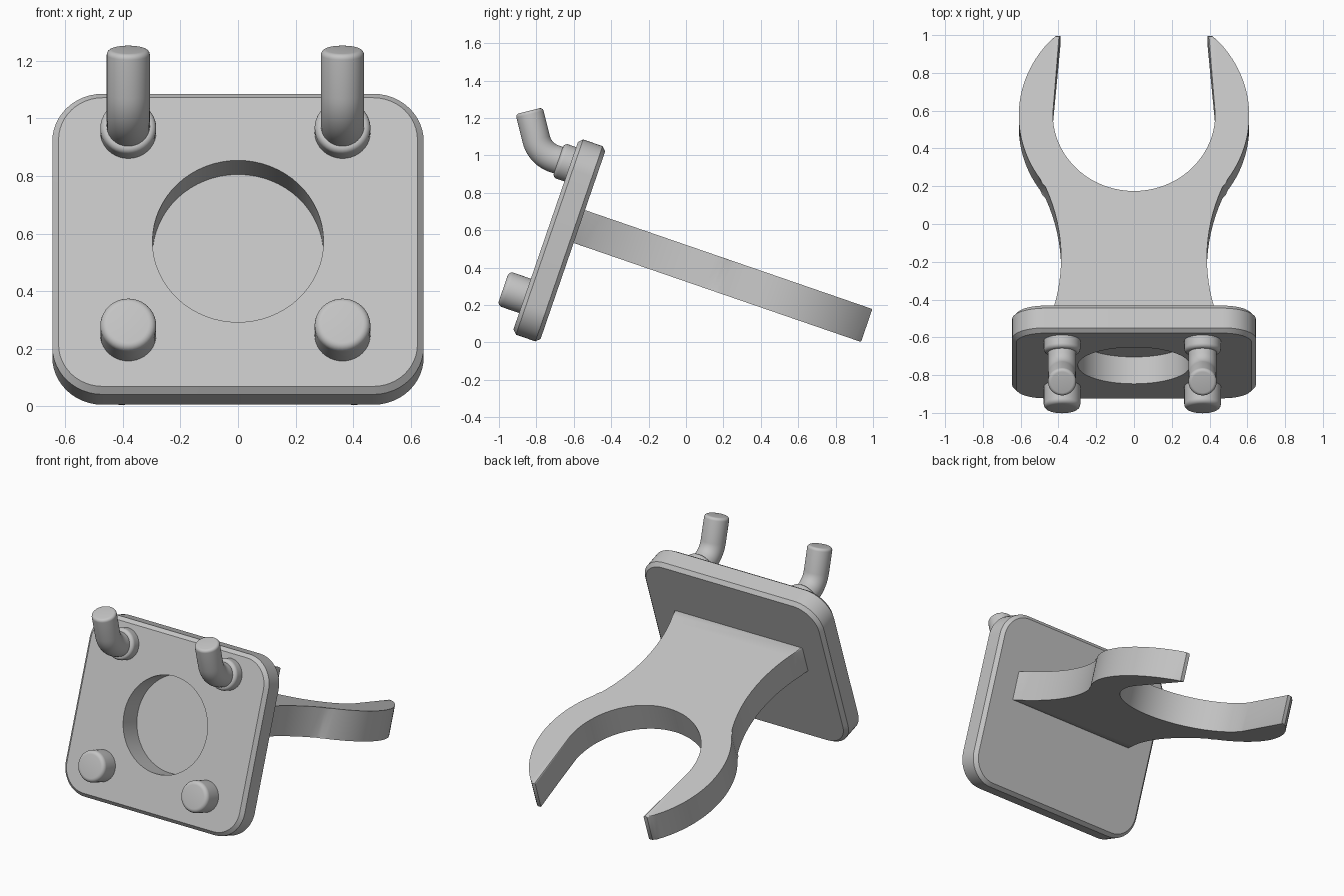
import bpy, bmesh, math
from mathutils import Matrix

if "Cube" in bpy.data.objects:
    bpy.data.objects.remove(bpy.data.objects["Cube"])

TILT = Matrix.Rotation(math.radians(-19), 4, 'X')
grey = bpy.data.materials.new("light grey")
grey.diffuse_color = (0.55, 0.55, 0.55, 1)
grey.use_nodes = True
grey.node_tree.nodes["Principled BSDF"].inputs["Base Color"].default_value = grey.diffuse_color


def finish(name, bm):
    """Tilt the part into place, then smooth it while keeping sharp edges."""
    bmesh.ops.recalc_face_normals(bm, faces=bm.faces)
    bm.transform(TILT)
    mesh = bpy.data.meshes.new(name)
    bm.to_mesh(mesh)
    bm.free()
    mesh.materials.append(grey)
    ob = bpy.data.objects.new(name, mesh)
    bpy.context.collection.objects.link(ob)
    bpy.ops.object.select_all(action='DESELECT')
    ob.select_set(True)
    bpy.context.view_layer.objects.active = ob
    bpy.ops.object.shade_smooth_by_angle(angle=math.radians(35))


def loft(bm, rings):
    """Skin a list of equal-length closed rings; return rings of verts."""
    vs = [[bm.verts.new(p) for p in r] for r in rings]
    for a, b in zip(vs, vs[1:]):
        for i in range(len(a)):
            j = (i + 1) % len(a)
            bm.faces.new((a[i], a[j], b[j], b[i]))
    return vs


def loop_edges(bm, verts):
    return [bm.edges.get((verts[i - 1], verts[i])) or bm.edges.new((verts[i - 1], verts[i]))
            for i in range(len(verts))]


# ---- back plate: rounded rectangle, chamfered rims, round blind recess ----
MID, FRONT, BACK = 0.295, -0.895, -0.741


def plate_ring(y, inset, hx=0.645, hz=0.552, r=0.175):
    pts = []
    for q, (sx, sz) in enumerate(((1, 1), (-1, 1), (-1, -1), (1, -1))):
        for k in range(13):
            a = math.radians(q * 90 + k * 7.5)
            pts.append((sx * (hx - r) + (r - inset) * math.cos(a), y,
                        MID + sz * (hz - r) + (r - inset) * math.sin(a)))
    return pts


def circle(y, r, n=64):
    return [(r * math.cos(2 * math.pi * i / n), y, MID + 0.003 + r * math.sin(2 * math.pi * i / n))
            for i in range(n)]


bm = bmesh.new()
outer = loft(bm, [plate_ring(FRONT, 0.022), plate_ring(FRONT + 0.022, 0),
                  plate_ring(BACK - 0.022, 0), plate_ring(BACK, 0.022)])
bm.faces.new(outer[-1])
hole = loft(bm, [circle(FRONT, 0.297), circle(BACK - 0.004, 0.297)])
bm.faces.new(hole[-1])
bmesh.ops.triangle_fill(bm, use_beauty=True,
                        edges=loop_edges(bm, outer[0]) + loop_edges(bm, hole[0]))
finish("back_plate", bm)

# ---- forked arm: waisted neck opening into a round two-prong cradle ----
CY, RO, RI = 0.437, 0.61, 0.43
half = []
for k in range(17):                                   # concave neck side
    y = -0.744 + k * (0.784 / 16)
    half.append((1.386 - math.sqrt(1 - (y + 0.36) ** 2), y))
a0, a1 = math.asin((0.06 - CY) / RO), math.asin((0.884 - CY) / RO)
for k in range(33):                                   # outer curve of prong
    a = a0 + (a1 - a0) * k / 32
    half.append((RO * math.cos(a), CY + RO * math.sin(a)))
half.append((0.39, 0.884))                            # prong tip
for k in range(25):                                   # inner cradle curve
    a = -math.pi / 2 * k / 24
    half.append((RI * math.cos(a), CY + 0.008 + RI * math.sin(a)))
half[-1] = (0, half[-1][1])
outline = half + [(-x, y) for x, y in reversed(half[:-1])]

bm = bmesh.new()
low, high = loft(bm, [[(x, y, z) for x, y in outline] for z in (0.307, 0.493)])
bm.faces.new(low)
bm.faces.new(high)
bmesh.ops.bevel(bm, geom=loop_edges(bm, low) + loop_edges(bm, high), offset=0.007,
                segments=2, profile=0.5, affect='EDGES', clamp_overlap=False)
finish("forked_arm", bm)


# ---- pegs, collars and bent hooks ----
def tube(name, x, path, r, fillet, n=40):
    """Round bar along (y, z, pitch) stations, with a rounded far end."""
    st = [(y, z, a, r) for y, z, a in path]
    y, z, a = path[-1]
    st.pop()
    for k in range(6):
        t = math.pi / 2 * k / 5
        back = fillet * (1 - math.sin(t))
        st.append((y + back * math.cos(a), z - back * math.sin(a), a,
                   r - fillet * (1 - math.cos(t))))
    rings = []
    for y, z, a, rad in st:
        rings.append([(x + rad * math.cos(p), y + math.sin(a) * rad * math.sin(p),
                       z + math.cos(a) * rad * math.sin(p))
                      for p in (2 * math.pi * i / n for i in range(n))])
    bm = bmesh.new()
    vs = loft(bm, rings)
    bm.faces.new(vs[0])
    bm.faces.new(vs[-1])
    finish(name, bm)


LOW_Z, HIGH_Z, ROOT = -0.045, 0.699, FRONT + 0.01
BEND, BEND_R, BEND_Y = math.radians(57), 0.147, -0.987
hook = [(ROOT, HIGH_Z, 0)]
for k in range(13):
    a = BEND * k / 12
    hook.append((BEND_Y - BEND_R * math.sin(a), HIGH_Z + BEND_R * (1 - math.cos(a)), a))
y, z, a = hook[-1]
hook.append((y - 0.157 * math.cos(a), z + 0.157 * math.sin(a), a))

for side, x in (("left", -0.381), ("right", 0.363)):
    tube(side + "_lower_peg", x, [(ROOT, LOW_Z, 0), (-1.018, LOW_Z, 0)], 0.097, 0.025)
    tube(side + "_hook_collar", x, [(ROOT, HIGH_Z, 0), (-0.962, HIGH_Z, 0)], 0.097, 0.022)
    tube(side + "_hook", x, hook, 0.075, 0.018)
